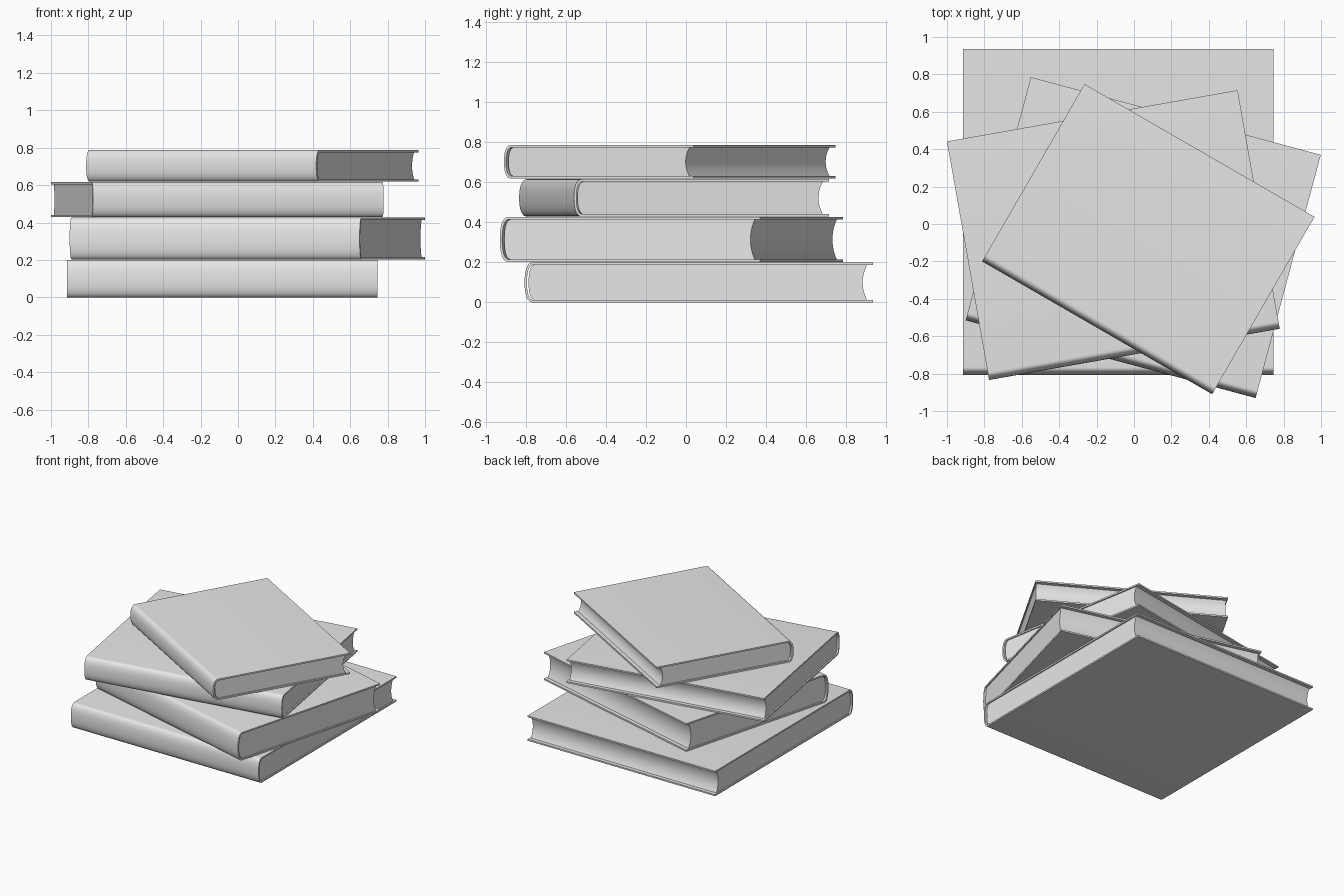
import bpy, bmesh, math
from mathutils import Matrix

if "Cube" in bpy.data.objects:
    bpy.data.objects.remove(bpy.data.objects["Cube"])

grey = bpy.data.materials.new("plain_grey")
grey.diffuse_color = (0.8, 0.8, 0.8, 1)
grey.use_nodes = True
grey.node_tree.nodes["Principled BSDF"].inputs["Base Color"].default_value = grey.diffuse_color

T = 0.012  # cover board thickness


def rounded_back(y0, depth, z0, z1, n=20):
    """Bulging spine curve from the lower to the upper edge, as (y, z)."""
    pts, e = [], 2 / 2.4
    for i in range(n + 1):
        a = -math.pi / 2 + math.pi * i / n
        c, s = max(math.cos(a), 0), math.sin(a)
        y = y0 + depth * (1 - c ** e)
        z = (z0 + z1) / 2 + (z1 - z0) / 2 * math.copysign(abs(s) ** e, s)
        pts.append((y, z))
    return pts


def prism(name, profile, x0, x1, matrix):
    """Extrude a (y, z) profile along x."""
    bm = bmesh.new()
    a = [bm.verts.new((x0, y, z)) for y, z in profile]
    b = [bm.verts.new((x1, y, z)) for y, z in profile]
    bm.faces.new(a)
    bm.faces.new(b[::-1])
    n = len(a)
    for i in range(n):
        j = (i + 1) % n
        bm.faces.new((a[i], b[i], b[j], a[j]))
    bmesh.ops.recalc_face_normals(bm, faces=bm.faces)
    mesh = bpy.data.meshes.new(name)
    bm.to_mesh(mesh)
    bm.free()
    mesh.materials.append(grey)
    ob = bpy.data.objects.new(name, mesh)
    bpy.context.collection.objects.link(ob)
    ob.matrix_world = matrix
    bpy.ops.object.select_all(action='DESELECT')
    ob.select_set(True)
    bpy.context.view_layer.objects.active = ob
    bpy.ops.object.shade_smooth_by_angle(angle=math.radians(35))


def book(name, corner, angle, length, depth, z0, z1):
    """Book whose spine starts at corner and runs along the turned x axis."""
    m = Matrix.Translation((corner[0], corner[1], z0)) @ Matrix.Rotation(math.radians(angle), 4, 'Z')
    h = z1 - z0
    # C-shaped cover wrapping the pages
    outer = rounded_back(0, 0.042, 0, h)
    inner = rounded_back(T, 0.034, T, h - T)
    cover = [(depth, 0)] + outer + [(depth, h), (depth, h - T)] + inner[::-1] + [(depth, T)]
    prism(name + "_cover", cover, 0, length, m)
    # page block with rounded back and hollow fore edge
    pages = rounded_back(T + 0.008, 0.034, T, h - T)
    edge, n = depth - 0.03, 16
    for i in range(n + 1):
        t = 1 - 2 * i / n
        pages.append((edge - 0.022 * (1 - t * t), h / 2 + t * (h / 2 - T)))
    prism(name + "_pages", pages, 0.01, length - 0.01, m)


book("bottom_book", (-0.913, -0.807), 0, 1.66, 1.742, 0.0, 0.2)
book("second_book", (-0.9, -0.515), -15, 1.605, 1.346, 0.203, 0.426)
book("third_book", (-0.775, -0.834), 10, 1.578, 1.295, 0.429, 0.616)
book("top_book", (-0.812, -0.2), -30, 1.42, 1.095, 0.619, 0.787)
